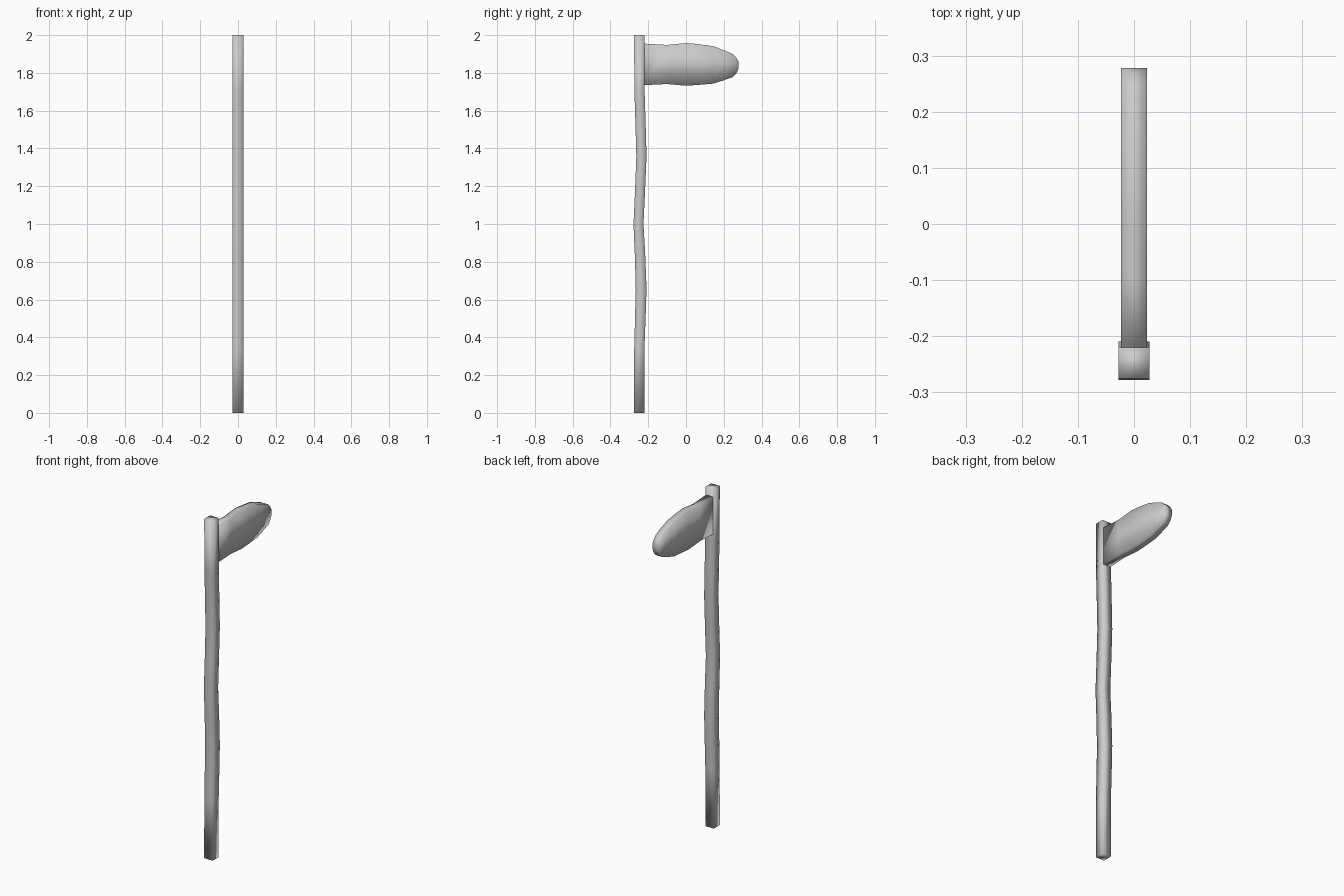
import bpy, bmesh

if "Cube" in bpy.data.objects:
    bpy.data.objects.remove(bpy.data.objects["Cube"])


def make_object(name, bm):
    bmesh.ops.recalc_face_normals(bm, faces=bm.faces[:])
    mesh = bpy.data.meshes.new(name)
    bm.to_mesh(mesh)
    bm.free()
    for p in mesh.polygons:
        p.use_smooth = True
    obj = bpy.data.objects.new(name, mesh)
    bpy.context.collection.objects.link(obj)
    return obj


def loft(name, sections):
    # Skin a row of four-cornered sections and cap both ends
    bm = bmesh.new()
    rings = [[bm.verts.new(c) for c in s] for s in sections]
    for a, b in zip(rings, rings[1:]):
        for i in range(4):
            j = (i + 1) % 4
            bm.faces.new((a[i], a[j], b[j], b[i]))
    bm.faces.new(rings[0])
    bm.faces.new(rings[-1])
    return make_object(name, bm)


# Wavy square post: height, back and front edge in y
post = [(0, -.275, -.22), (.34, -.274, -.22), (.50, -.270, -.214),
        (.66, -.266, -.209), (.84, -.271, -.216), (1.0, -.278, -.225),
        (1.17, -.270, -.217), (1.36, -.263, -.209), (1.54, -.268, -.214),
        (1.70, -.273, -.219), (2.0, -.275, -.22)]
W = 0.028
loft("post", [[(-W, a, z), (W, a, z), (W, b, z), (-W, b, z)] for z, a, b in post])

# Rounded sign board: distance in y, lower and upper edge in z
board = [(-.222, 1.735, 1.955), (-.10, 1.741, 1.948), (0, 1.732, 1.958),
         (.06, 1.736, 1.953), (.145, 1.743, 1.941), (.20, 1.761, 1.920),
         (.248, 1.778, 1.900), (.268, 1.800, 1.878), (.278, 1.823, 1.860)]
T = 0.023
loft("sign_board", [[(-T, y, a), (T, y, a), (T, y, b), (-T, y, b)] for y, a, b in board])
